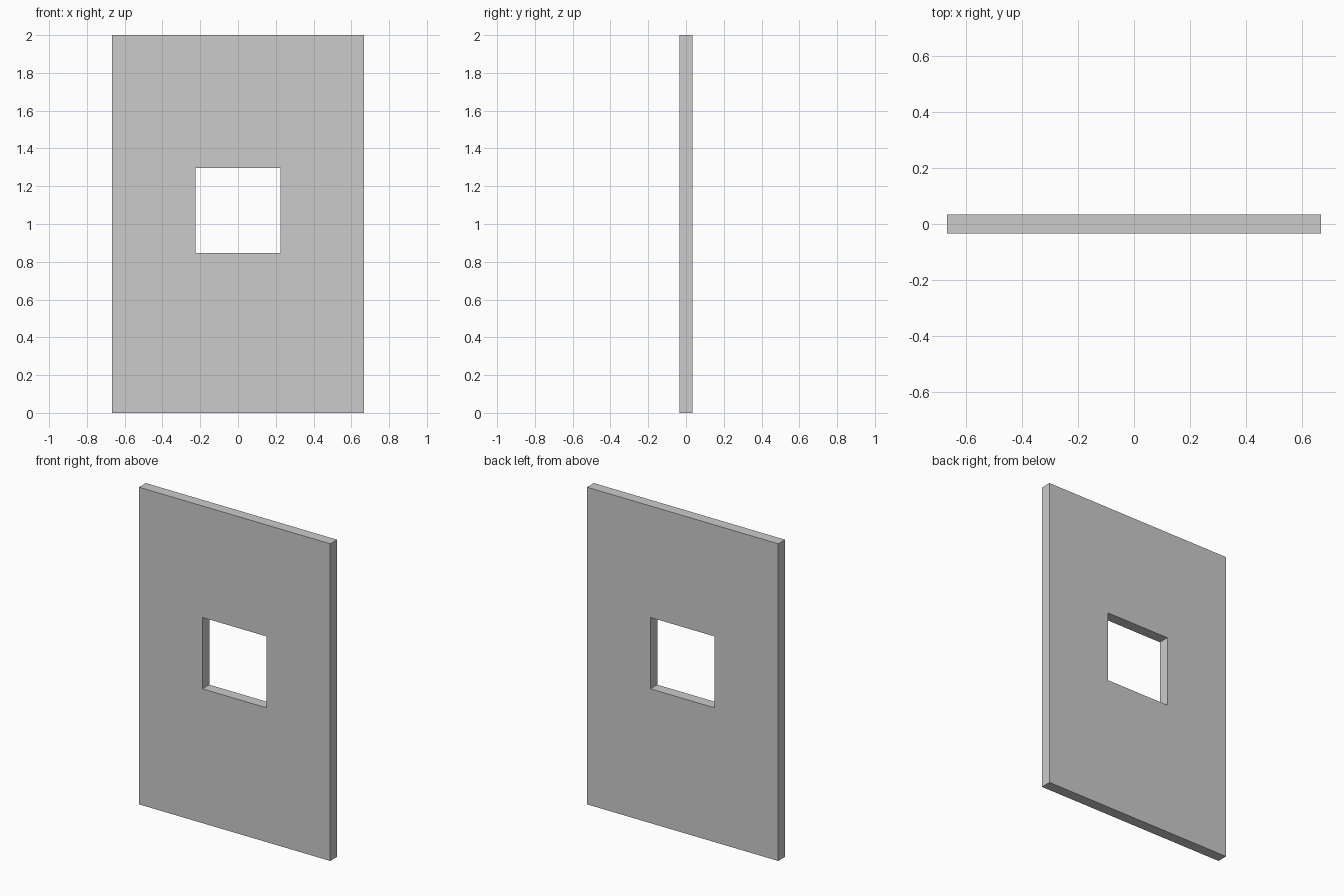
import bpy, bmesh

if "Cube" in bpy.data.objects:
    bpy.data.objects.remove(bpy.data.objects["Cube"])

HALF_W, HALF_T, HEIGHT = 0.667, 0.034, 2.0
HOLE_HALF, HOLE_LOW, HOLE_HIGH = 0.224, 0.847, 1.297


def rectangle(bm, half_x, z0, z1):
    corners = [(-half_x, z0), (half_x, z0), (half_x, z1), (-half_x, z1)]
    return [bm.verts.new((x, -HALF_T, z)) for x, z in corners]


# Front face: a ring of four quads between the outline and the square window
bm = bmesh.new()
outer = rectangle(bm, HALF_W, 0, HEIGHT)
inner = rectangle(bm, HOLE_HALF, HOLE_LOW, HOLE_HIGH)
for i in range(4):
    j = (i + 1) % 4
    bm.faces.new((outer[i], outer[j], inner[j], inner[i]))

# Thickness: extrude the ring to the back, which also makes the window reveal
ring = bmesh.ops.extrude_face_region(bm, geom=bm.faces[:], use_keep_orig=True)
back = [v for v in ring["geom"] if isinstance(v, bmesh.types.BMVert)]
bmesh.ops.translate(bm, verts=back, vec=(0, 2 * HALF_T, 0))
bmesh.ops.recalc_face_normals(bm, faces=bm.faces[:])

mesh = bpy.data.meshes.new("wall_panel")
bm.to_mesh(mesh)
bm.free()
panel = bpy.data.objects.new("wall_panel_with_window", mesh)
bpy.context.collection.objects.link(panel)
